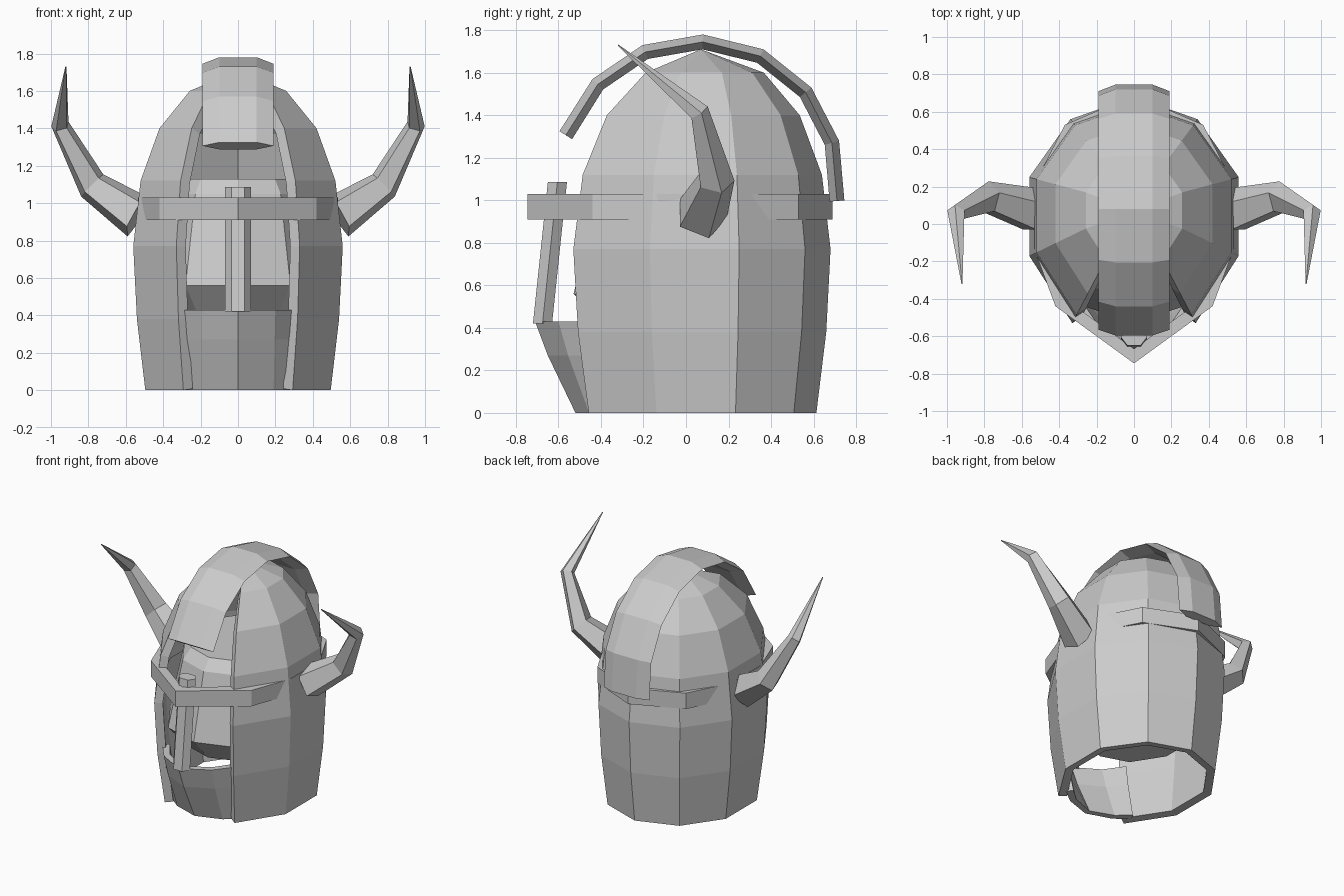
import bpy, bmesh, math
from mathutils import Vector

if "Cube" in bpy.data.objects:
    bpy.data.objects.remove(bpy.data.objects["Cube"])

metal = bpy.data.materials.new("grey_metal")
metal.diffuse_color = (0.6, 0.6, 0.6, 1)
metal.use_nodes = True
metal.node_tree.nodes["Principled BSDF"].inputs["Base Color"].default_value = metal.diffuse_color


def make(name, verts, faces, fix=True):
    """Flat shaded mesh object from points and faces."""
    me = bpy.data.meshes.new(name)
    me.from_pydata([tuple(v) for v in verts], [], faces)
    if fix:
        bm = bmesh.new()
        bm.from_mesh(me)
        bmesh.ops.recalc_face_normals(bm, faces=bm.faces)
        bm.to_mesh(me)
        bm.free()
    me.materials.append(metal)
    ob = bpy.data.objects.new(name, me)
    bpy.context.collection.objects.link(ob)
    return ob


def loft(name, rings, closed=True, caps=True, loop=False, fix=True):
    """Skin a list of equal-length rings."""
    n, m = len(rings[0]), len(rings)
    verts = [p for r in rings for p in r]
    faces = []
    for i in range(m if loop else m - 1):
        a, b = i * n, (i + 1) % m * n
        for j in range(n if closed else n - 1):
            k = (j + 1) % n
            faces.append((a + j, a + k, b + k, b + j))
    if caps and not loop:
        faces += [tuple(range(n)), tuple(range((m - 1) * n, m * n))]
    return make(name, verts, faces, fix)


def mirrored(half):
    """Front-to-back half outline -> full outline, counter-clockwise from the front."""
    return half + [(-x, y) for x, y in reversed(half) if x > 1e-6]


CY = 0.1
# half outline of the helmet, as offsets from its axis: right front to back
HALF = [(0.33, -0.63), (0.56, -0.27), (0.56, 0.15), (0.34, 0.46), (0, 0.58)]


def ring(outline, s, z):
    return [(x * s, CY + y * s, z) for x, y in outline]


# shell: open-fronted dome
levels = [(0, 0.885), (0.38, 0.965), (0.77, 1), (1.12, 0.93), (1.4, 0.75), (1.6, 0.46)]
outline = mirrored(HALF)
rings = [ring(outline, s, z) for z, s in levels]
n = len(outline)
verts = [p for r in rings for p in r] + [(0, 0.07, 1.71)]
faces = [(i * n + j, i * n + j + 1, (i + 1) * n + j + 1, (i + 1) * n + j)
         for i in range(len(levels) - 1) for j in range(n - 1)]
last = (len(levels) - 1) * n
faces += [(last + j, last + j + 1, len(verts) - 1) for j in range(n - 1)]
shell = make("helmet_shell", verts, faces, fix=False)
mod = shell.modifiers.new("thickness", "SOLIDIFY")
mod.thickness, mod.offset = 0.06, -1

# head block inside the opening
full = mirrored([(0, -0.74)] + HALF)
loft("inner_head", [ring(full, s, z) for z, s in
                    [(0.38, 0.62), (0.56, 0.85), (1.05, 0.69), (1.13, 0.6)]])

# brow band around the helmet
band = mirrored([(0, -0.745), (0.42, -0.44), (0.535, -0.13), (0.53, 0.22), (0.37, 0.53), (0, 0.69)])
sections = []
for x, y in band:
    k = 0.9
    xi, yi = x * k, 0.03 + (y - 0.03) * k
    sections.append([(x, y, 0.91), (x, y, 1.03), (xi, yi, 1.03), (xi, yi, 0.91)])
loft("brow_band", sections, loop=True)

# chin guard
chin = [(0.31, -0.46), (0.2, -0.6), (0, -0.71), (-0.2, -0.6), (-0.31, -0.46)]
rows = [(0, 0.95, 0.19), (0.27, 0.98, 0.06), (0.43, 1, 0)]
sections = []
for x, y in chin:
    t = (-y - 0.25) / 0.46
    outer = [(x * k, y + d * t, z) for z, k, d in rows]
    inner = [(px * 0.9, py + 0.045, pz) for px, py, pz in reversed(outer)]
    sections.append(outer + inner)
loft("chin_guard", sections)

# nose bar
hexa = [(0.07, 0), (0.035, 0.045), (-0.035, 0.045), (-0.07, 0), (-0.035, -0.045), (0.035, -0.045)]
loft("nose_bar", [[(x, cy + y, z) for x, y in hexa] for cy, z in [(-0.675, 0.42), (-0.605, 1.085)]])

# crest: faceted strip arching over the dome
path = [Vector((0, y, z)) for y, z in
        [(-0.595, 1.325), (-0.44, 1.57), (-0.205, 1.73), (0.08, 1.78),
         (0.365, 1.71), (0.59, 1.53), (0.72, 1.28), (0.745, 1.0)]]
section = [(-0.1, 0), (0.1, 0), (0.19, 0.035), (0.1, 0.07), (-0.1, 0.07), (-0.19, 0.035)]
rings = []
for i, p in enumerate(path):
    t = (path[min(i + 1, len(path) - 1)] - path[max(i - 1, 0)]).normalized()
    inward = Vector((0, t.z, -t.y))
    rings.append([p + Vector((x, 0, 0)) + inward * d for x, d in section])
loft("crest", rings)

# horns: tapered five-sided curves, one each side
horn = [((0.54, 0.07, 0.93), 0.125, (1, 0.25, 0.55)),
        ((0.78, 0.14, 1.095), 0.088, (0.8, 0.05, 0.8)),
        ((0.95, 0.06, 1.415), 0.05, (0.25, -0.6, 0.9)),
        ((0.92, -0.32, 1.73), 0.003, (-0.1, -0.8, 0.6))]
for name, side in (("right_horn", 1), ("left_horn", -1)):
    rings = []
    for c, r, d in horn:
        d = Vector(d).normalized()
        u = (Vector((0, 1, 0)) - d * d.y).normalized()
        w = d.cross(u)
        pts = [Vector(c) + r * (u * math.cos(a) + w * math.sin(a))
               for a in (math.tau * k / 5 for k in range(5))]
        rings.append([(side * p.x, p.y, p.z) for p in pts])
    loft(name, rings)
